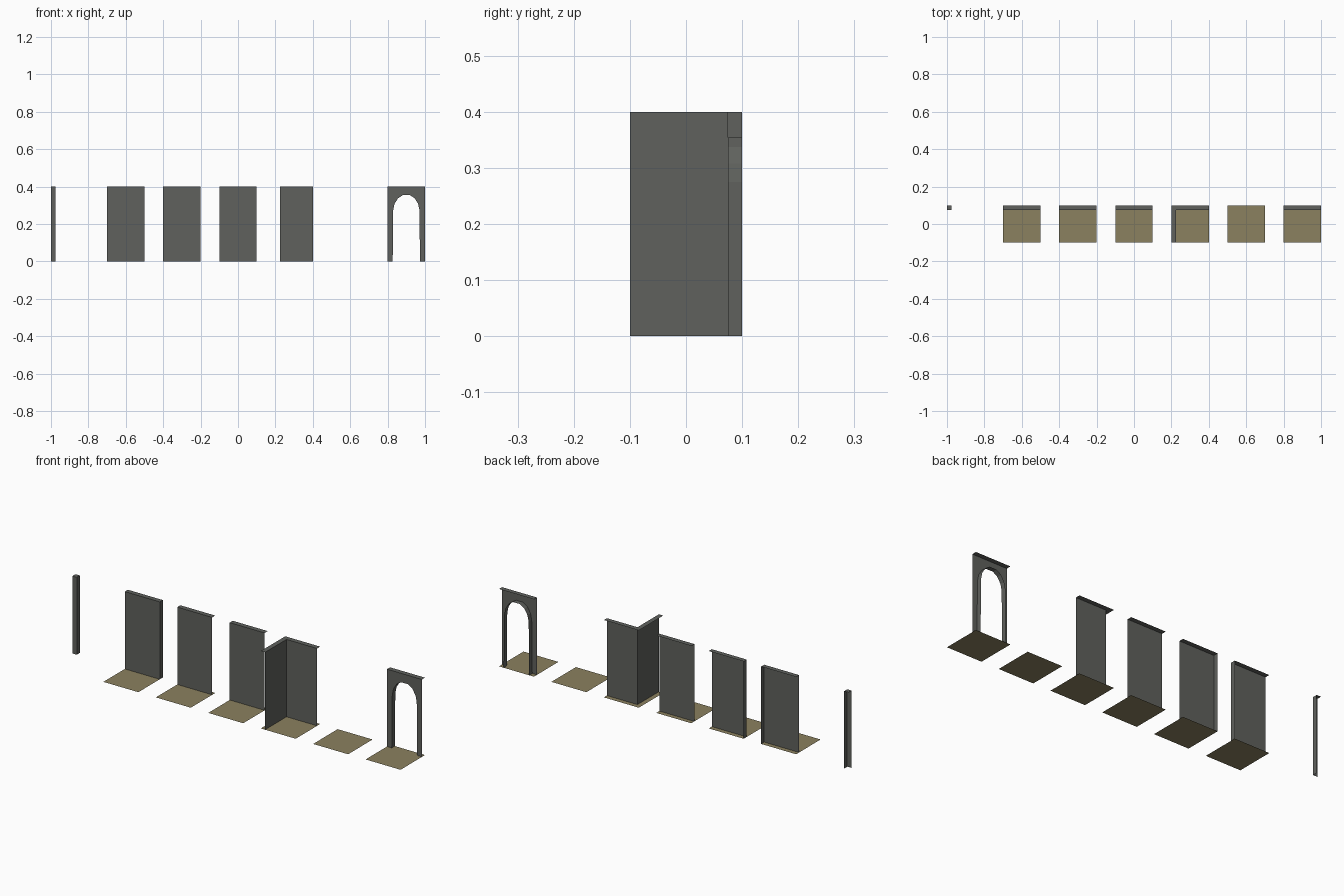
import bpy, bmesh

if "Cube" in bpy.data.objects:
    bpy.data.objects.remove(bpy.data.objects["Cube"])

H, HALF, T = 0.4, 0.1, 0.025     # wall height, half tile, wall thickness
BACK, FACE = HALF, HALF - T      # y of the back edge and of the wall face


def material(name, rgb):
    m = bpy.data.materials.new(name)
    m.diffuse_color = (*rgb, 1)
    m.use_nodes = True
    m.node_tree.nodes["Principled BSDF"].inputs["Base Color"].default_value = m.diffuse_color
    return m


STONE = material("dark grey stone", (0.115, 0.12, 0.11))
SAND = material("sandy floor", (0.26, 0.22, 0.115))


def sheets(name, polys, mat, x=0):
    """Open shell made of flat polygons, placed at x."""
    bm = bmesh.new()
    for p in polys:
        bm.faces.new([bm.verts.new(v) for v in p])
    bmesh.ops.remove_doubles(bm, verts=bm.verts, dist=1e-5)
    me = bpy.data.meshes.new(name)
    bm.to_mesh(me)
    bm.free()
    me.materials.append(mat)
    ob = bpy.data.objects.new(name, me)
    ob.location.x = x
    bpy.context.collection.objects.link(ob)
    return ob


def front(x0, x1):               # upright face towards -y
    return [(x0, FACE, 0), (x1, FACE, 0), (x1, FACE, H), (x0, FACE, H)]


def side(x, y0, y1):             # upright face towards +x
    return [(x, y0, 0), (x, y1, 0), (x, y1, H), (x, y0, H)]


def flat(x0, x1, y0, y1, z):     # level face towards +z
    return [(x0, y0, z), (x1, y0, z), (x1, y1, z), (x0, y1, z)]


TOP = flat(-HALF, HALF, FACE, BACK, H)

# floor tiles
for i in range(6):
    sheets("floor_tile", [flat(-HALF, HALF, -HALF, BACK, 0)], SAND, -0.6 + 0.3 * i)

# corner post: two faces and a cap
sheets("corner_post", [front(-1, -1 + T), side(-1 + T, FACE, BACK),
                       flat(-1, -1 + T, FACE, BACK, H)], STONE)

# straight walls: closed on the right, closed on the left, open on both ends
sheets("wall_right_end", [front(-HALF, HALF), TOP, side(HALF, FACE, BACK)], STONE, -0.6)
sheets("wall_left_end", [front(-HALF, HALF), TOP, side(-HALF, FACE, BACK)[::-1]], STONE, -0.3)
sheets("wall_straight", [front(-HALF, HALF), TOP], STONE, 0)

# inner corner wall
sheets("wall_corner", [front(-FACE, HALF), side(-FACE, -HALF, FACE),
                       flat(-FACE, HALF, FACE, BACK, H),
                       flat(-HALF, -FACE, -HALF, FACE, H),
                       flat(-HALF, -FACE, FACE, BACK, H)], STONE, 0.3)

# archway: front panel with an opening, and the lining of the opening
half = [(0.073, 0), (0.070, 0.275), (0.063, 0.308), (0.045, 0.337), (0.02, 0.354)]
arch = [(-x, z) for x, z in half] + half[::-1]
outline = arch + [(HALF, 0), (HALF, H), (-HALF, H), (-HALF, 0)]
panel = [(x, FACE, z) for x, z in reversed(outline)]
lining = [[(a, FACE, b), (a, BACK, b), (c, BACK, d), (c, FACE, d)]
          for (a, b), (c, d) in zip(arch, arch[1:])]
sheets("archway", [panel, TOP] + lining, STONE, 0.9)
